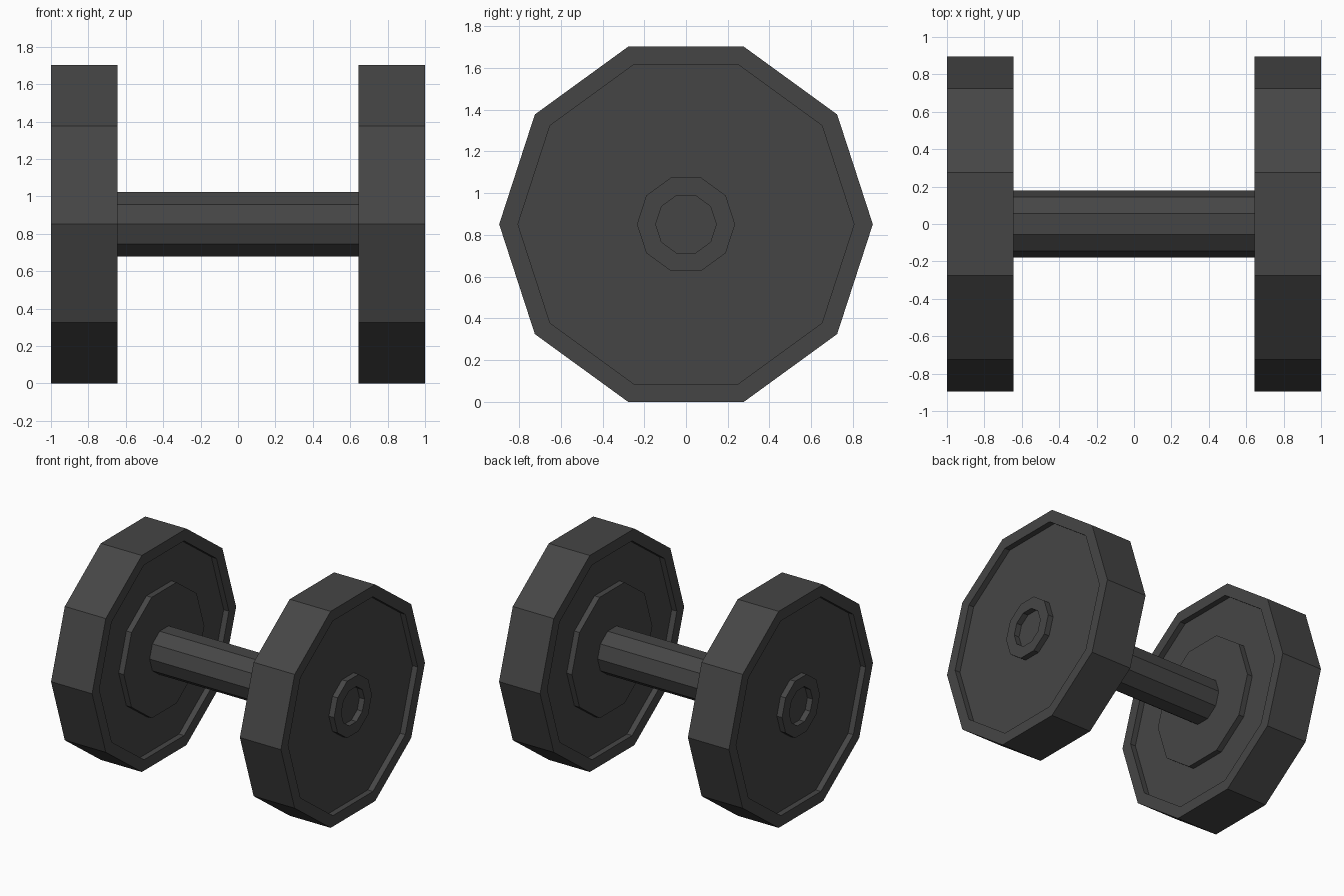
import bpy, bmesh, math

if "Cube" in bpy.data.objects:
    bpy.data.objects.remove(bpy.data.objects["Cube"])

SIDES = 10
R = 0.895
AXIS_Z = R * math.cos(math.pi / SIDES)

rubber = bpy.data.materials.new("dark_rubber")
rubber.diffuse_color = (0.06, 0.06, 0.06, 1)
rubber.use_nodes = True
rubber.node_tree.nodes["Principled BSDF"].inputs["Base Color"].default_value = rubber.diffuse_color


def lathe(name, profile):
    """Turn (x, radius) points around the x axis into a capped ten-sided solid."""
    bm = bmesh.new()
    rings = []
    for x, r in profile:
        ring = []
        for i in range(SIDES):
            a = 2 * math.pi * i / SIDES
            ring.append(bm.verts.new((x, r * math.cos(a), r * math.sin(a))))
        rings.append(ring)
    for a, b in zip(rings, rings[1:]):
        for i in range(SIDES):
            j = (i + 1) % SIDES
            bm.faces.new((a[i], a[j], b[j], b[i]))
    bm.faces.new(rings[0])
    bm.faces.new(rings[-1])
    bmesh.ops.recalc_face_normals(bm, faces=bm.faces)
    mesh = bpy.data.meshes.new(name)
    bm.to_mesh(mesh)
    bm.free()
    mesh.materials.append(rubber)
    obj = bpy.data.objects.new(name, mesh)
    obj.location.z = AXIS_Z
    bpy.context.collection.objects.link(obj)
    return obj


# Weights: recessed faces, wide inner boss, small outer hub with a dimple
INNER, OUTER, DEPTH = 0.643, 1.0, 0.045
weights = lathe("weights", [
    (INNER, 0.50), (INNER + DEPTH, 0.50),
    (INNER + DEPTH, 0.805), (INNER, 0.805),
    (INNER, R), (OUTER, R),
    (OUTER, 0.805), (OUTER - DEPTH, 0.805),
    (OUTER - DEPTH, 0.235), (OUTER, 0.235),
    (OUTER, 0.145), (OUTER - DEPTH, 0.145),
])
weights.modifiers.new("Mirror", 'MIRROR').use_axis = (True, False, False)

# Handle bar between the weights
lathe("handle", [(-INNER, 0.18), (INNER, 0.18)])
